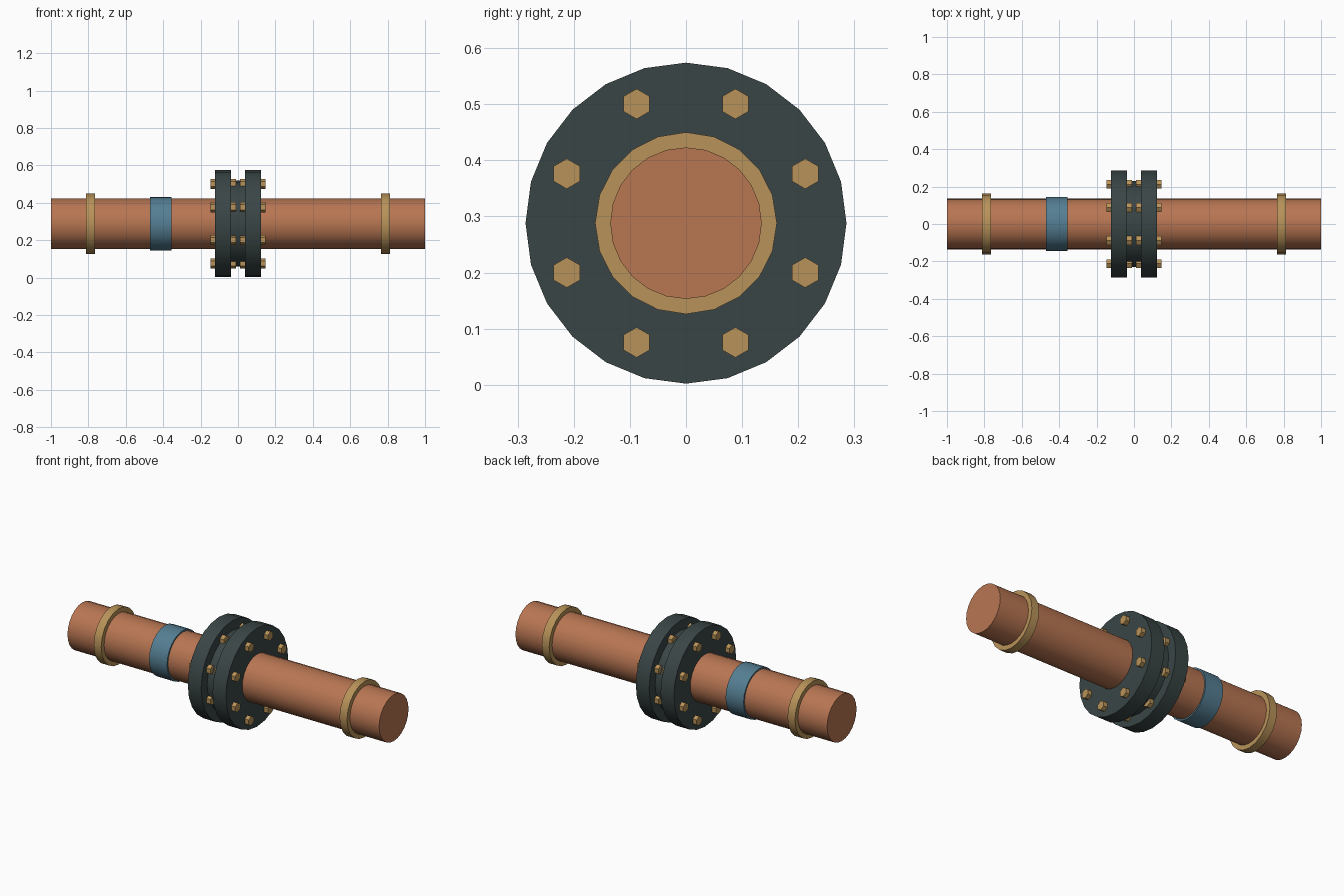
import bpy, bmesh, math
from mathutils import Matrix, Vector

if "Cube" in bpy.data.objects:
    bpy.data.objects.remove(bpy.data.objects["Cube"])

AXIS_Z = 0.288


def make_material(name, rgb):
    mat = bpy.data.materials.new(name)
    mat.use_nodes = True
    mat.diffuse_color = (*rgb, 1)
    mat.node_tree.nodes["Principled BSDF"].inputs["Base Color"].default_value = (*rgb, 1)
    return mat


copper = make_material("copper", (0.48, 0.18, 0.085))
brass = make_material("brass", (0.48, 0.29, 0.1))
dark_iron = make_material("dark iron", (0.042, 0.06, 0.06))
blue = make_material("blue band", (0.09, 0.21, 0.29))


def add_disc(bm, x0, x1, radius, sides, y=0.0, z=0.0, turn=0.0):
    """Solid prism lying along x, between x0 and x1."""
    matrix = (Matrix.Translation(Vector(((x0 + x1) / 2, y, z)))
              @ Matrix.Rotation(math.pi / 2, 4, 'Y')
              @ Matrix.Rotation(turn, 4, 'Z'))
    bmesh.ops.create_cone(bm, cap_ends=True, segments=sides, radius1=radius,
                          radius2=radius, depth=abs(x1 - x0), matrix=matrix)


def finish(bm, name, mat):
    mesh = bpy.data.meshes.new(name)
    bm.to_mesh(mesh)
    bm.free()
    mesh.materials.append(mat)
    obj = bpy.data.objects.new(name, mesh)
    obj.location.z = AXIS_Z
    bpy.context.collection.objects.link(obj)
    bpy.ops.object.select_all(action='DESELECT')
    obj.select_set(True)
    bpy.context.view_layer.objects.active = obj
    bpy.ops.object.shade_smooth_by_angle(angle=math.radians(30))
    return obj


def disc(name, mat, x0, x1, radius, sides=24):
    bm = bmesh.new()
    add_disc(bm, x0, x1, radius, sides)
    return finish(bm, name, mat)


# Pipe, painted band and gasket
disc("pipe", copper, -1, 1, 0.135)
disc("painted_band", blue, -0.47, -0.355, 0.144)
disc("gasket", dark_iron, -0.04, 0.04, 0.23)

# Paired flanges, clamp rings and bolt circles
for side, s in (("left", 1), ("right", -1)):
    disc(side + "_flange", dark_iron, s * 0.037, s * 0.122, 0.286)
    disc(side + "_clamp_ring", brass, s * 0.765, s * 0.813, 0.162, 20)

    # Hex heads outside the flange and nuts inside the gap
    bm = bmesh.new()
    for i in range(8):
        a = math.radians(22.5 + 45 * i)
        y, z = 0.23 * math.cos(a), 0.23 * math.sin(a)
        for x0, x1 in ((0.12, 0.147), (0.012, 0.04)):
            add_disc(bm, s * x0, s * x1, 0.027, 6, y, z, math.pi / 6)
    finish(bm, side + "_bolts", brass)
